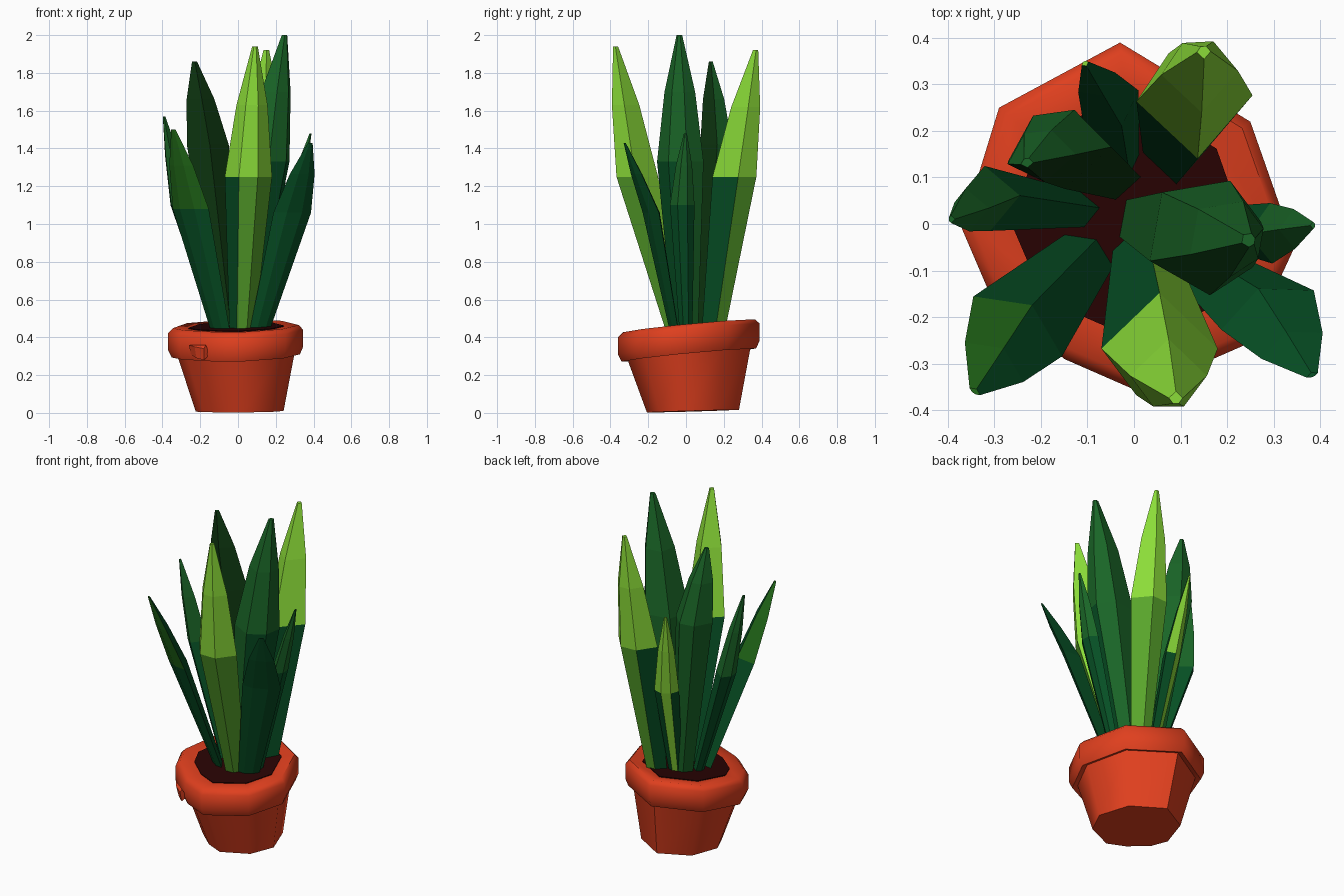
import bpy, bmesh, math
from mathutils import Vector

if "Cube" in bpy.data.objects:
    bpy.data.objects.remove(bpy.data.objects["Cube"])


def material(name, rgb):
    m = bpy.data.materials.new(name)
    m.diffuse_color = (*rgb, 1)
    m.use_nodes = True
    m.node_tree.nodes["Principled BSDF"].inputs["Base Color"].default_value = m.diffuse_color
    return m


TERRACOTTA = material("terracotta", (0.74, 0.050, 0.013))
SOIL = material("dark_soil", (0.022, 0.001, 0.001))
LIME = material("lime_green", (0.26, 0.72, 0.04))
LEAF = material("leaf_green", (0.10, 0.38, 0.025))
FOREST = material("forest_green", (0.010, 0.13, 0.020))
DEEP = material("deep_green", (0.002, 0.08, 0.018))
MOSS = material("moss_green", (0.015, 0.14, 0.009))
SHADE = material("blackish_green", (0.004, 0.035, 0.005))


def loft(name, rings, mats, rule, smooth=None):
    """Skin closed rings of points; rule(segment, strip) gives the material index."""
    bm = bmesh.new()
    vr = [[bm.verts.new(p) for p in r] for r in rings]
    n = len(vr[0])
    for s in range(len(vr) - 1):
        for k in range(n):
            j = (k + 1) % n
            f = bm.faces.new((vr[s][k], vr[s][j], vr[s + 1][j], vr[s + 1][k]))
            f.material_index = rule(s, k)
    bm.faces.new(vr[0][::-1]).material_index = rule(0, 0)
    bm.faces.new(vr[-1]).material_index = rule(len(vr) - 1, 0)
    bmesh.ops.recalc_face_normals(bm, faces=bm.faces)
    me = bpy.data.meshes.new(name)
    bm.to_mesh(me)
    bm.free()
    for m in mats:
        me.materials.append(m)
    ob = bpy.data.objects.new(name, me)
    bpy.context.collection.objects.link(ob)
    if smooth:
        bpy.ops.object.select_all(action='DESELECT')
        ob.select_set(True)
        bpy.context.view_layer.objects.active = ob
        bpy.ops.object.shade_smooth_by_angle(angle=math.radians(smooth))
    return ob


# Uneven hand-made pot: one wobbly outline scaled up a profile, with a tilted rim
outline = [(-0.03, 0.39), (-0.29, 0.25), (-0.37, -0.01), (-0.31, -0.15), (-0.15, -0.29),
           (0.01, -0.36), (0.25, -0.255), (0.345, -0.05), (0.25, 0.22)]
cx, cy = 0.0, 0.02


def ring(scale, z, tilt=1.0, dx=0.0, dy=0.0):
    pts = []
    for x, y in outline:
        px, py = cx + dx + (x - cx) * scale, cy + dy + (y - cy) * scale
        pts.append((px, py, z + tilt * (0.03 * px + 0.1 * py)))
    return pts


pot_rings = [ring(0.65, 0.008, 0.3, 0.017, 0.02), ring(0.87, 0.315), ring(0.95, 0.305),
             ring(1.0, 0.345), ring(1.0, 0.435), ring(0.93, 0.46), ring(0.72, 0.453)]
loft("pot", pot_rings, [TERRACOTTA], lambda s, k: 0, smooth=55)

# Soil disc filling the rim
loft("soil", [ring(0.69, 0.42), ring(0.71, 0.458)], [SOIL], lambda s, k: 0)


def leaf(name, base, mid, tip, angle, hw, out, inn, mats, rule, up=0.55, flat=0.0):
    """Spear leaf, widest at mid; bulged outside, creased inside (or flat-backed by flat)."""
    a = math.radians(angle)
    w = Vector((math.cos(a), math.sin(a), 0))
    n = Vector((-w.y, w.x, 0))
    base, mid, tip = Vector((*base, 0.42)), Vector(mid), Vector(tip)
    if n.dot(mid - base) < 0:
        n = -n
    section = [(-1, 0), (-0.4, out), (0.4, out), (1, 0)]
    section += [(flat, -inn), (-flat, -inn)] if flat else [(0, -inn)]
    stations = [(base, 0.52), (mid, 1.0), (mid.lerp(tip, up), 0.66), (tip, 0.12)]
    rings = [[c + w * hw * s * u + n * v * s for u, v in section] for c, s in stations]
    return loft(name, rings, mats, rule)


# Colour rules; strips: 0 left outer, 1 middle outer, 2 right outer, 3 right inner, 4 left inner
def two_tone(s, k):
    return 0 if s > 0 else 1


def streaked(s, k):
    if s > 0 or k == 3:
        return 0
    return 2 if k in (0, 4) else 1


def dark_back(s, k):
    return 0 if s > 0 else (2 if k in (0, 3, 4) else 1)


def centre_stripe(s, k):
    if k in (3, 4) or (s == 0 and k != 1):
        return 2
    return 0


def dark_inside(s, k):
    return 1 if k in (3, 4) else 0


lime_set = [LIME, LEAF, DEEP]

# Bright leaves
leaf("front_leaf", (0.02, -0.05), (0.055, -0.268, 1.25), (0.09, -0.374, 1.94), 0,
     0.125, 0.10, 0.12, lime_set, streaked)
leaf("back_leaf", (0.085, 0.15), (0.13, 0.27, 1.25), (0.15, 0.37, 1.92), 3,
     0.125, 0.10, 0.13, lime_set, dark_back)
leaf("small_back_leaf", (-0.02, 0.12), (-0.05, 0.255, 1.0), (-0.105, 0.345, 1.49), 28,
     0.068, 0.04, 0.05, lime_set, centre_stripe)

# Dark tall leaves
leaf("tall_leaf", (0.045, 0.0), (0.185, -0.03, 1.33), (0.25, -0.035, 2.0), 80,
     0.125, 0.08, 0.14, [FOREST, DEEP], lambda s, k: 1 if s == 0 and k in (0, 1) else 0,
     flat=0.6)
leaf("tall_left_leaf", (-0.04, 0.09), (-0.16, 0.15, 1.42), (-0.23, 0.13, 1.86), 8,
     0.112, 0.09, 0.075, [FOREST, SHADE], dark_inside)

# Shorter leaves leaning outwards
leaf("left_leaf", (-0.10, 0.03), (-0.315, 0.055, 1.1), (-0.393, 0.01, 1.57), 95,
     0.07, 0.04, 0.07, [FOREST, DEEP], two_tone)
leaf("front_left_leaf", (-0.09, -0.05), (-0.25, -0.22, 1.08), (-0.342, -0.36, 1.5), -34,
     0.115, 0.035, 0.055, [MOSS, DEEP], lambda s, k: 0 if s > 0 and k != 3 else 1)
leaf("front_right_leaf", (0.11, -0.06), (0.287, -0.185, 1.06), (0.383, -0.325, 1.43), 23,
     0.108, 0.03, 0.05, [DEEP], lambda s, k: 0)
leaf("right_leaf", (0.13, 0.0), (0.295, -0.02, 1.1), (0.385, -0.003, 1.48), 92,
     0.065, 0.035, 0.05, [FOREST, DEEP], two_tone)

# Chipped lump under the front of the rim
loft("rim_chip", [[(-0.25, -0.20, 0.31), (-0.15, -0.27, 0.31), (-0.17, -0.29, 0.36), (-0.26, -0.22, 0.36)],
                  [(-0.22, -0.25, 0.29), (-0.18, -0.28, 0.28), (-0.18, -0.295, 0.34), (-0.23, -0.26, 0.35)]],
     [TERRACOTTA], lambda s, k: 0)
